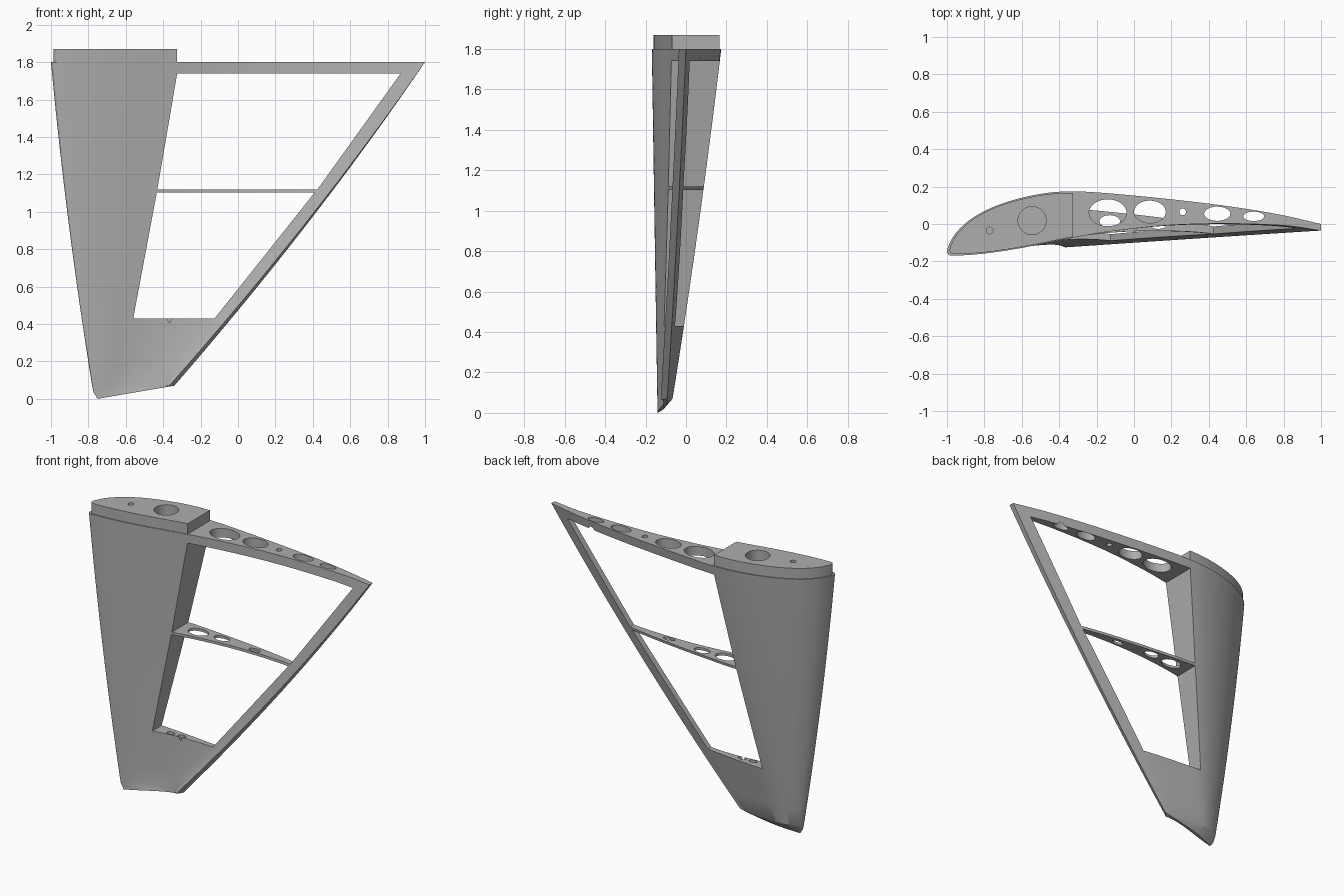
import bpy, bmesh, math
from mathutils import Vector

if "Cube" in bpy.data.objects:
    bpy.data.objects.remove(bpy.data.objects["Cube"])

grey = bpy.data.materials.new("plain grey")
grey.diffuse_color = (0.42, 0.42, 0.42, 1)
grey.use_nodes = True
grey.node_tree.nodes["Principled BSDF"].inputs["Base Color"].default_value = grey.diffuse_color

ROOT_Z, TIP_Z = 1.80, 0.07

# Root airfoil: upper side from trailing to leading edge, then lower side back
UPPER = [(1, 0), (0.8, 0.046), (0.6, 0.081), (0.35, 0.115), (0, 0.152), (-0.3, 0.174),
         (-0.5, 0.161), (-0.7, 0.111), (-0.85, 0.041), (-0.95, -0.045), (-0.995, -0.125)]
LOWER = [(-0.995, -0.16), (-0.96, -0.169), (-0.8, -0.158), (-0.6, -0.128), (-0.33, -0.074),
         (-0.1, -0.036), (0.2, -0.006), (0.5, 0.002), (0.8, -0.008), (1, -0.035)]


def smooth_path(points, steps=5):
    """Catmull-Rom curve through the points."""
    p = [Vector(q) for q in points]
    p = [p[0] * 2 - p[1]] + p + [p[-1] * 2 - p[-2]]
    out = []
    for a, b, c, d in zip(p, p[1:], p[2:], p[3:]):
        for i in range(steps):
            t = i / steps
            out.append(0.5 * (2 * b + (c - a) * t + (2 * a - 5 * b + 4 * c - d) * t * t
                              + (3 * b - a - 3 * c + d) * t ** 3))
    return out + [p[-2]]


PROFILE = smooth_path(UPPER + LOWER)
PEAK = len(PROFILE) * 11 // 21


def section(z):
    """Airfoil ring at height z, tapered with gently bowed edges."""
    t = (z - TIP_Z) / (ROOT_Z - TIP_Z)
    bow = 4 * t * (1 - t)
    le = -0.78 - 0.22 * t - 0.015 * bow
    te = -0.34 + 1.34 * t + 0.04 * bow
    s = (te - le) / 2
    y0 = -0.14 - 0.02 * t
    ring = []
    for i, p in enumerate(PROFILE):
        f = (p.x + 1) / 2
        side = 1 if i < PEAK else -1
        # keep the blunt trailing edge equally thick along the span
        y = y0 + s * (p.y + 0.16) + side * (1 - s) * 0.016 * max(f, 0) ** 5
        x = le + f * (te - le)
        if side < 0:
            x -= 0.035 * (1 - s) * max(f, 0) ** 5
        ring.append(Vector((x, y, z)))
    return ring


def finish(name, bm):
    bmesh.ops.recalc_face_normals(bm, faces=bm.faces)
    mesh = bpy.data.meshes.new(name)
    bm.to_mesh(mesh)
    bm.free()
    mesh.materials.append(grey)
    ob = bpy.data.objects.new(name, mesh)
    bpy.context.collection.objects.link(ob)
    return ob


def loft(bm, rings):
    """Closed solid through a list of equal rings."""
    vs = [[bm.verts.new(p) for p in r] for r in rings]
    n = len(vs[0])
    for a, b in zip(vs, vs[1:]):
        for i in range(n):
            j = (i + 1) % n
            bm.faces.new((a[i], a[j], b[j], b[i]))
    bm.faces.new(vs[0])
    bm.faces.new(vs[-1])


def cut(ob, cutter):
    cutter.hide_render = True
    mod = ob.modifiers.new("cut", 'BOOLEAN')
    mod.operation, mod.solver, mod.object = 'DIFFERENCE', 'EXACT', cutter
    bpy.context.view_layer.objects.active = ob
    bpy.ops.object.modifier_apply(modifier=mod.name)


def shade(ob):
    bpy.ops.object.select_all(action='DESELECT')
    ob.select_set(True)
    bpy.context.view_layer.objects.active = ob
    bpy.ops.object.shade_smooth_by_angle(angle=math.radians(30))


def hole(bm, x, y, rx, ry, z0, z1, n=40):
    ring = [(x + rx * math.cos(math.tau * i / n), y + ry * math.sin(math.tau * i / n))
            for i in range(n)]
    loft(bm, [[(a, b, z) for a, b in ring] for z in (z0, z1)])


# Wing body, root to tip, closed by a slanted wedge at the tip
rings = [section(ROOT_Z - (ROOT_Z - TIP_Z) * i / 16) for i in range(17)]
base = rings[-1]
for k in (0.5, 1.0):
    ring = []
    for i, p in enumerate(base):
        f = (p.x + 0.78) / 0.44
        low = -0.142 + 0.035 * f
        ring.append(Vector((p.x + 0.03 * k * k * (1 - f),
                            p.y + (low - p.y) * 0.85 * k * (1 - 0.8 * f),
                            TIP_Z - 0.07 * k * (1 - f))))
    rings.append(ring)
bm = bmesh.new()
loft(bm, rings)
wing = finish("wing_body", bm)

# Two window openings, leaving the root rib, middle rib, spar and trailing strip
bm = bmesh.new()
for outline in ([(-0.325, 1.74), (0.87, 1.74), (0.425, 1.12), (-0.431, 1.12)],
                [(-0.434, 1.103), (0.41, 1.103), (-0.125, 0.43), (-0.56, 0.43)]):
    loft(bm, [[(x, y, z) for x, z in outline] for y in (-0.5, 0.5)])
windows = finish("window_cutter", bm)
cut(wing, windows)

# Lightening holes in the ribs
bm = bmesh.new()
for x, y, rx, ry in ((-0.14, 0.06, 0.1, 0.072), (0.085, 0.065, 0.085, 0.06),
                     (0.26, 0.065, 0.018, 0.018), (0.445, 0.055, 0.07, 0.038),
                     (0.64, 0.041, 0.056, 0.025)):
    hole(bm, x, y, rx, ry, 1.70, 1.90)
for x, y, rx, ry in ((-0.3, 0.008, 0.07, 0.045), (-0.13, 0.015, 0.055, 0.032),
                     (0.13, -0.008, 0.042, 0.018)):
    hole(bm, x, y, rx, ry, 1.05, 1.17)
for x in (-0.45, -0.37):
    hole(bm, x, -0.068, 0.028, 0.017, 0.41, 0.5)
# Sockets for the rods
hole(bm, -0.545, 0.018, 0.075, 0.075, 1.47, 1.95)
hole(bm, -0.772, -0.035, 0.018, 0.018, 1.47, 1.95)
holes = finish("hole_cutter", bm)
cut(wing, holes)
shade(wing)

# Raised mounting block on the root
bm = bmesh.new()
nose = [(-0.5 + (p.x + 0.5) * 0.972, p.y * 0.955) for p in PROFILE if p.x < -0.345]
ring = [(-0.325, 0.166)] + nose + [(-0.325, -0.069)]
loft(bm, [[(x, y, z) for x, y in ring] for z in (1.79, 1.87)])
block = finish("mounting_block", bm)
cut(block, holes)
shade(block)

for helper in (windows, holes):
    bpy.data.objects.remove(helper)
